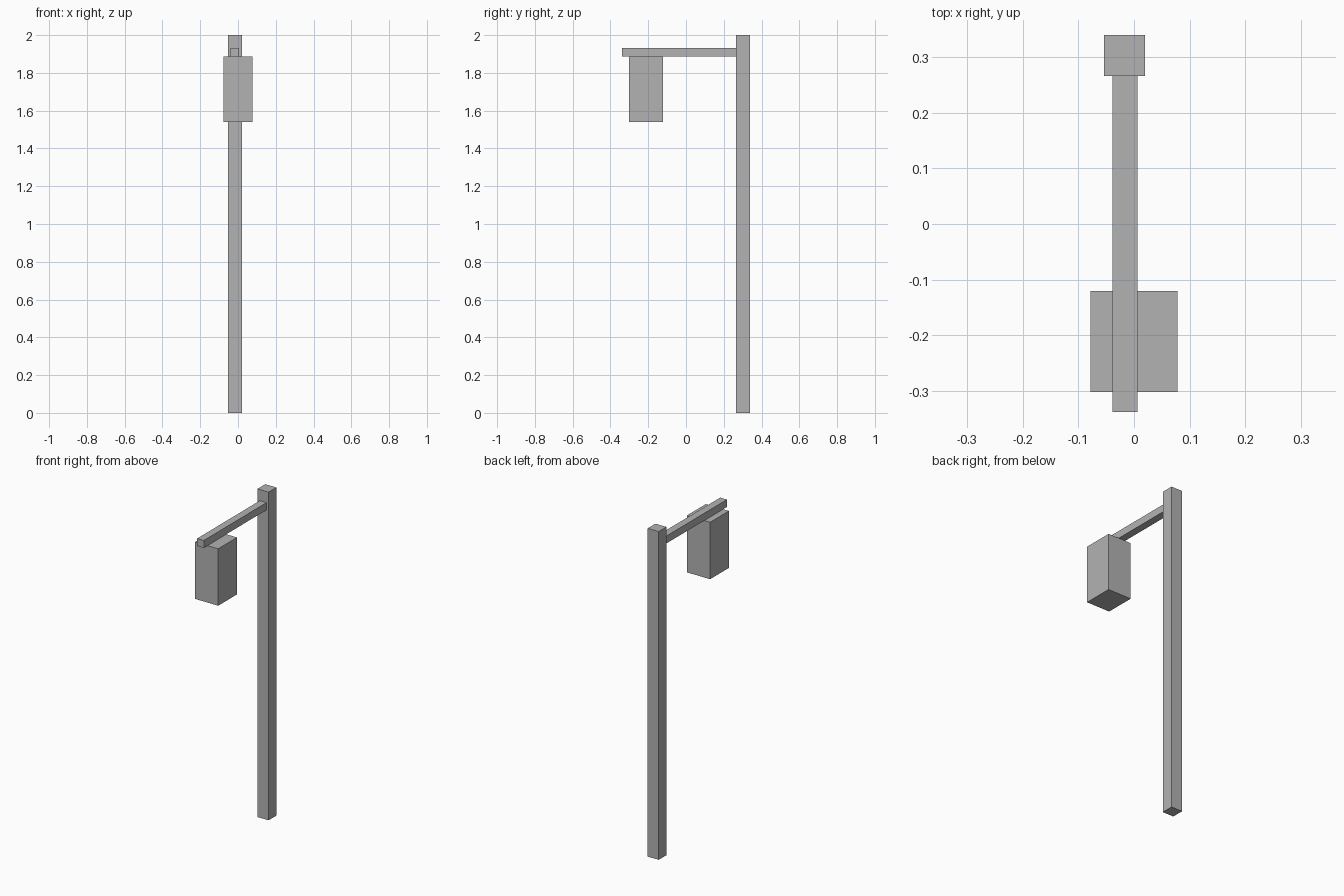
import bpy
from mathutils import Vector

cube = bpy.data.objects.get("Cube")
if cube:
    bpy.data.objects.remove(cube, do_unlink=True)

# Single grey finish
grey = bpy.data.materials.new("plain_grey")
grey.use_nodes = True
colour = (0.45, 0.45, 0.45, 1)
grey.diffuse_color = colour
grey.node_tree.nodes["Principled BSDF"].inputs["Base Color"].default_value = colour


def box(name, low, high):
    """Flat-faced box between two opposite corners."""
    low, high = Vector(low), Vector(high)
    bpy.ops.mesh.primitive_cube_add(size=1, location=(low + high) / 2)
    obj = bpy.context.object
    obj.name = name
    obj.scale = high - low
    bpy.ops.object.transform_apply(location=False, rotation=False, scale=True)
    obj.data.materials.append(grey)
    return obj


# Upright post at the back
box("post", (-0.054, 0.266, 0), (0.02, 0.34, 2))
# Horizontal arm reaching forward from the post
box("arm", (-0.039, -0.338, 1.887), (0.006, 0.266, 1.932))
# Lantern hanging under the arm
box("lantern", (-0.078, -0.302, 1.54), (0.078, -0.121, 1.887))
